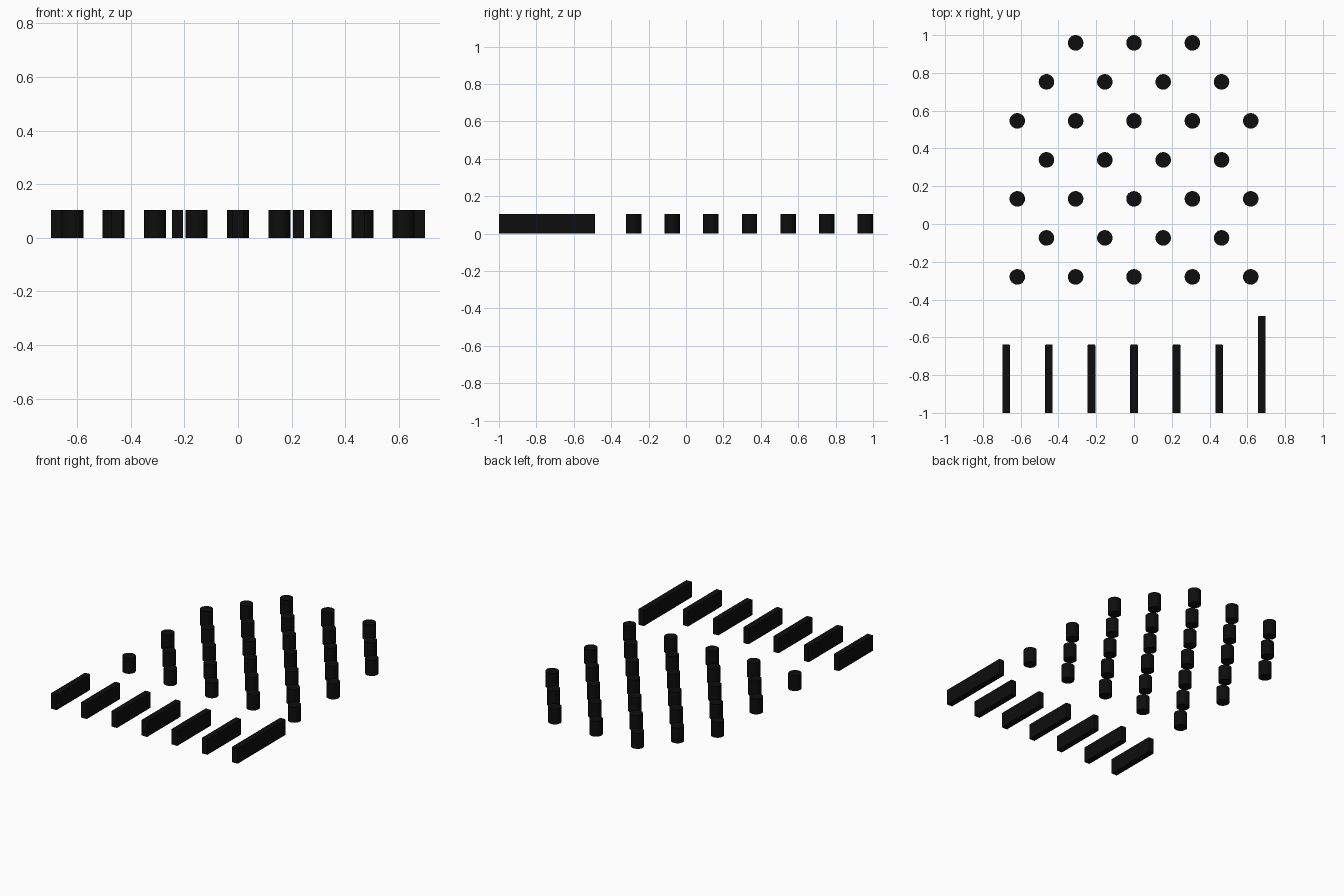
import bpy, bmesh

if "Cube" in bpy.data.objects:
    bpy.data.objects.remove(bpy.data.objects["Cube"])

H = 0.104            # common height
PEG_R = 0.041
PITCH_X, PITCH_Y = 0.309, 0.2065
WALL_W, WALL_PITCH = 0.041, 0.2255

black = bpy.data.materials.new("black")
black.diffuse_color = (0.004, 0.004, 0.004, 1)
black.use_nodes = True
black.node_tree.nodes["Principled BSDF"].inputs["Base Color"].default_value = black.diffuse_color


def peg(name, x, y):
    bpy.ops.mesh.primitive_cylinder_add(vertices=32, radius=PEG_R, depth=H, location=(x, y, H / 2))
    ob = bpy.context.object
    ob.name = name
    ob.data.materials.append(black)
    bpy.ops.object.shade_smooth_by_angle()


def divider(name, x, y_back):
    # Thin upright slat with slightly eased back corners
    length = y_back + 1
    bm = bmesh.new()
    bmesh.ops.create_cube(bm, size=1)
    for v in bm.verts:
        v.co = (v.co.x * WALL_W, v.co.y * length, v.co.z * H)
    edges = [e for e in bm.edges
             if all(v.co.y > 0 for v in e.verts) and abs(e.verts[0].co.z - e.verts[1].co.z) > H / 2]
    bmesh.ops.bevel(bm, geom=edges, offset=0.007, segments=2, profile=0.5, affect='EDGES')
    mesh = bpy.data.meshes.new(name)
    bm.to_mesh(mesh)
    bm.free()
    ob = bpy.data.objects.new(name, mesh)
    ob.location = (x, (y_back - 1) / 2, H / 2)
    mesh.materials.append(black)
    bpy.context.collection.objects.link(ob)


# Staggered peg field, listed from the back row forward
for row, count in enumerate([3, 4, 5, 4, 5, 4, 5]):
    for i in range(count):
        peg(f"peg_{row}_{i}", (i - (count - 1) / 2) * PITCH_X, 0.959 - row * PITCH_Y)

# Slot dividers along the front, the rightmost one longer
for i in range(7):
    divider(f"slot_divider_{i}", (i - 3) * WALL_PITCH, -0.486 if i == 6 else -0.637)
